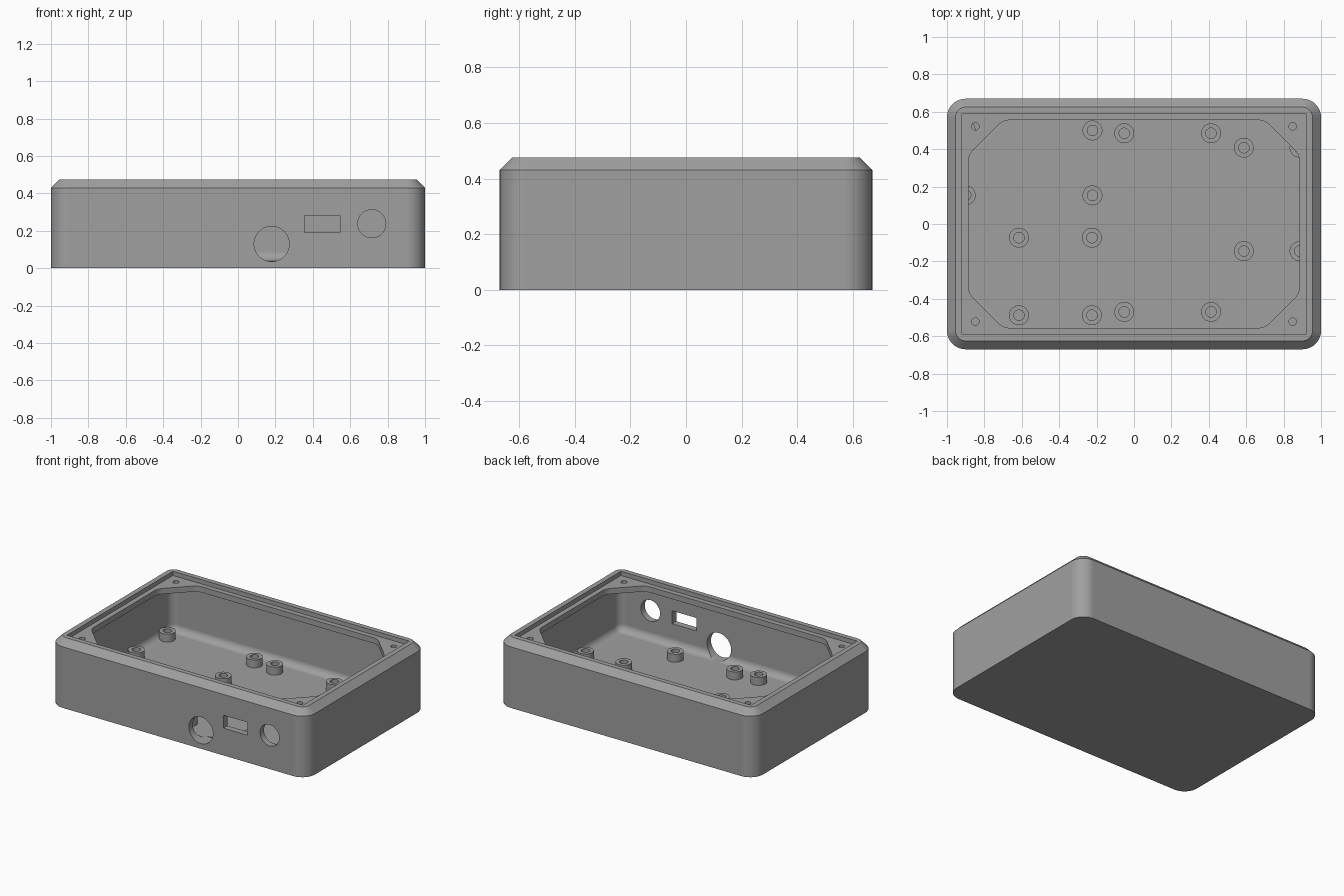
import bpy, bmesh, math

if "Cube" in bpy.data.objects:
    bpy.data.objects.remove(bpy.data.objects["Cube"])

grey = bpy.data.materials.new("plain grey")
grey.diffuse_color = (0.35, 0.35, 0.35, 1)
grey.use_nodes = True
grey.node_tree.nodes["Principled BSDF"].inputs["Base Color"].default_value = grey.diffuse_color


def rounded_rect(hx, hy, r, seg=10):
    """Outline of a rounded rectangle, counter-clockwise."""
    pts = []
    for k, (sx, sy) in enumerate([(1, 1), (-1, 1), (-1, -1), (1, -1)]):
        for i in range(seg + 1):
            a = math.radians(90 * (k + i / seg))
            pts.append((sx * (hx - r) + r * math.cos(a), sy * (hy - r) + r * math.sin(a)))
    return pts


def circle(cx, cy, r, n=40):
    return [(cx + r * math.cos(2 * math.pi * i / n), cy + r * math.sin(2 * math.pi * i / n)) for i in range(n)]


def new_object(name, bm):
    bmesh.ops.recalc_face_normals(bm, faces=bm.faces[:])
    me = bpy.data.meshes.new(name)
    bm.to_mesh(me)
    bm.free()
    me.materials.append(grey)
    ob = bpy.data.objects.new(name, me)
    bpy.context.collection.objects.link(ob)
    return ob


def loft(name, layers, cap=True, closed=False):
    """Stack outlines [(points, z), ...] with equal point counts into a skin."""
    bm = bmesh.new()
    rings = [[bm.verts.new((x, y, z)) for x, y in pts] for pts, z in layers]
    pairs = list(zip(rings, rings[1:]))
    if closed:
        pairs.append((rings[-1], rings[0]))
    for a, b in pairs:
        for i in range(len(a)):
            j = (i + 1) % len(a)
            bm.faces.new((a[i], a[j], b[j], b[i]))
    if cap and not closed:
        bm.faces.new(rings[0])
        bm.faces.new(rings[-1])
    return new_object(name, bm)


def activate(ob):
    bpy.ops.object.select_all(action='DESELECT')
    ob.select_set(True)
    bpy.context.view_layer.objects.active = ob


def cut(ob, cutter):
    m = ob.modifiers.new("cut", 'BOOLEAN')
    m.operation, m.solver, m.object = 'DIFFERENCE', 'EXACT', cutter
    activate(ob)
    bpy.ops.object.modifier_apply(modifier=m.name)
    bpy.data.objects.remove(cutter)


def smooth(ob):
    activate(ob)
    bpy.ops.object.shade_smooth_by_angle(angle=math.radians(30))


# Outer shell with a chamfered top edge
outer = rounded_rect(1, 0.67, 0.1)
rim = rounded_rect(0.955, 0.625, 0.055)
case = loft("case", [(outer, 0), (outer, 0.43), (rim, 0.475)])

# Inner cavity with a filleted floor
R = 0.05
layers = []
for i in range(9):
    a = math.radians(90 * i / 8)
    d = R * (1 - math.sin(a))
    layers.append((rounded_rect(0.955 - d, 0.625 - d, 0.056 - d), 0.04 + R * (1 - math.cos(a))))
layers.append((rounded_rect(0.955, 0.625, 0.056), 0.405))
cut(case, loft("cavity_cutter", layers))

# Recess for the lid
cut(case, loft("recess_cutter", [([(0.92, 0.59), (-0.92, 0.59), (-0.92, -0.59), (0.92, -0.59)], z)
                                 for z in (0.445, 0.6)]))

# Opening in the lip, with cut and rounded corners
bm = bmesh.new()
hx, hy, c = 0.885, 0.555, 0.185
octagon = [(hx, hy - c), (hx - c, hy), (c - hx, hy), (-hx, hy - c),
           (-hx, c - hy), (c - hx, -hy), (hx - c, -hy), (hx, c - hy)]
f = bm.faces.new([bm.verts.new((x, y, 0.3)) for x, y in octagon])
bmesh.ops.bevel(bm, geom=bm.verts[:], offset=0.03, segments=4, profile=0.5, affect='VERTICES')
ext = bmesh.ops.extrude_face_region(bm, geom=bm.faces[:])
for v in ext["geom"]:
    if isinstance(v, bmesh.types.BMVert):
        v.co.z = 0.47
cut(case, new_object("opening_cutter", bm))

# Screw holes in the corners of the lip
for sx in (-1, 1):
    for sy in (-1, 1):
        hole = circle(sx * 0.848, sy * 0.522, 0.02, 24)
        cut(case, loft("screw_cutter", [(hole, 0.35), (hole, 0.5)]))

# Ports through the front wall: outlines in x and z, pushed along y
ports = [circle(0.18, 0.13, 0.094), circle(0.715, 0.238, 0.075),
         [(0.355, 0.192), (0.545, 0.192), (0.545, 0.283), (0.355, 0.283)]]
for outline in ports:
    cutter = loft("port_cutter", [(outline, 0.56), (outline, 0.8)])
    for v in cutter.data.vertices:
        v.co = (v.co.x, -v.co.z, v.co.y)
    cutter.data.flip_normals()
    bm = bmesh.new()
    bm.from_mesh(cutter.data)
    bmesh.ops.recalc_face_normals(bm, faces=bm.faces[:])
    bm.to_mesh(cutter.data)
    bm.free()
    cut(case, cutter)

smooth(case)
wn = case.modifiers.new("even_shading", 'WEIGHTED_NORMAL')
wn.keep_sharp = True

# Hollow standoffs, four for each board: x pair and y pair
boards = [((-0.9, -0.222), (0.5, 0.153)), ((-0.615, -0.225), (-0.073, -0.488)),
          ((-0.052, 0.412), (0.485, -0.47)), ((0.587, 0.885), (0.408, -0.145))]
for xs, ys in boards:
    for x in xs:
        for y in ys:
            big, small = circle(x, y, 0.053, 32), circle(x, y, 0.028, 32)
            smooth(loft("standoff", [(big, 0.02), (big, 0.096), (small, 0.096), (small, 0.02)], closed=True))
